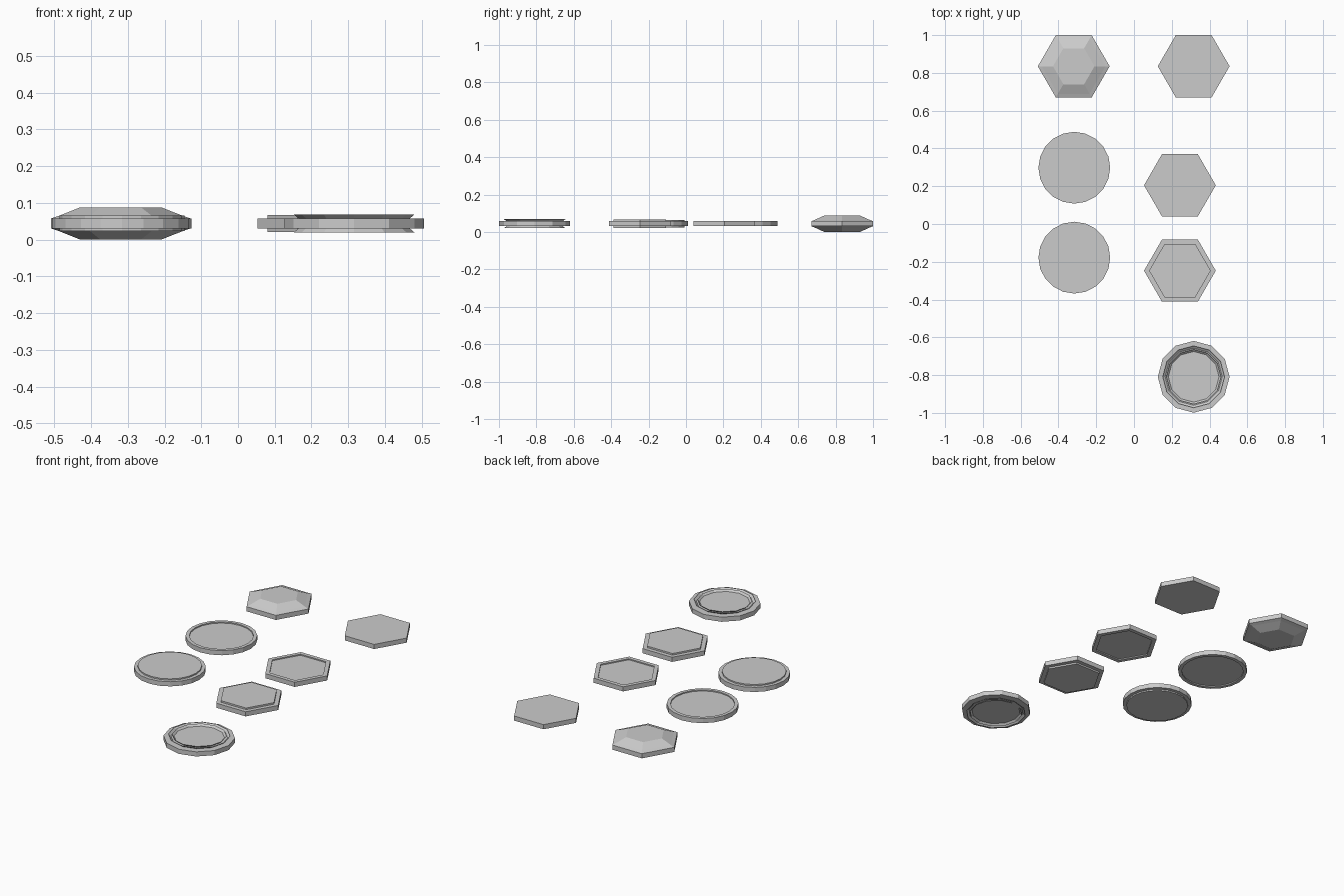
import bpy
import bmesh
import math

cube = bpy.data.objects.get("Cube")
if cube:
    bpy.data.objects.remove(cube)

MID = 0.044    # height of the middle plane of every token
R = 0.19       # outer radius
HALF = 0.0135  # half thickness of the outer band

grey = bpy.data.materials.new("light_grey")
grey.use_nodes = True
grey.diffuse_color = (0.6, 0.6, 0.6, 1)
grey.node_tree.nodes["Principled BSDF"].inputs["Base Color"].default_value = (0.6, 0.6, 0.6, 1)


def ring(bm, sides, radius, z):
    step = 2 * math.pi / sides
    return [bm.verts.new((radius * math.cos(i * step), radius * math.sin(i * step), z))
            for i in range(sides)]


def bridge(bm, upper, lower):
    n = len(upper)
    for i in range(n):
        j = (i + 1) % n
        bm.faces.new((upper[i], lower[i], lower[j], upper[j]))


def token(name, sides, x, y, profile, flares=()):
    """Mirror a half profile (radius, height) about the middle and spin it into a closed token."""
    bm = bmesh.new()
    full = profile + [(r, -z) for r, z in reversed(profile)]
    rings = [ring(bm, sides, r, z) for r, z in full]
    for upper, lower in zip(rings, rings[1:]):
        bridge(bm, upper, lower)
    bm.faces.new(rings[0])
    bm.faces.new(rings[-1][::-1])
    # thin lips leaning outward on both faces
    for base, lip, height in flares:
        bridge(bm, ring(bm, sides, lip, height), ring(bm, sides, base, HALF))
        bridge(bm, ring(bm, sides, base, -HALF), ring(bm, sides, lip, -height))
    mesh = bpy.data.meshes.new(name)
    bm.to_mesh(mesh)
    bm.free()
    mesh.materials.append(grey)
    obj = bpy.data.objects.new(name, mesh)
    obj.location = (x, y, MID)
    bpy.context.collection.objects.link(obj)
    return obj


def stepped(inner, height):
    """Outer band with a raised or sunken centre."""
    return [(inner, height), (inner, HALF), (R, HALF)]


LEFT, RIGHT, NEAR = -0.316, 0.316, 0.243

# hexagonal tokens
token("faceted_hexagon", 6, LEFT - 0.003, 0.835, [(0.11, MID), (0.168, 0.021), (R, HALF)])
token("plain_hexagon", 6, RIGHT, 0.835, [(R, HALF)])
token("sunken_hexagon", 6, NEAR, 0.205, stepped(0.164, 0.007))
token("raised_hexagon", 6, NEAR, -0.247, stepped(0.163, 0.023))

# round tokens
token("sunken_disc", 20, LEFT, 0.298, stepped(0.17, 0.007))
token("raised_disc", 20, LEFT, -0.178, stepped(0.17, 0.021))

# twelve-sided token with two flared lips
token("lipped_disc", 12, RIGHT, -0.809, [(R, HALF)],
      flares=[(0.151, 0.164, 0.024), (0.134, 0.145, 0.024)])
